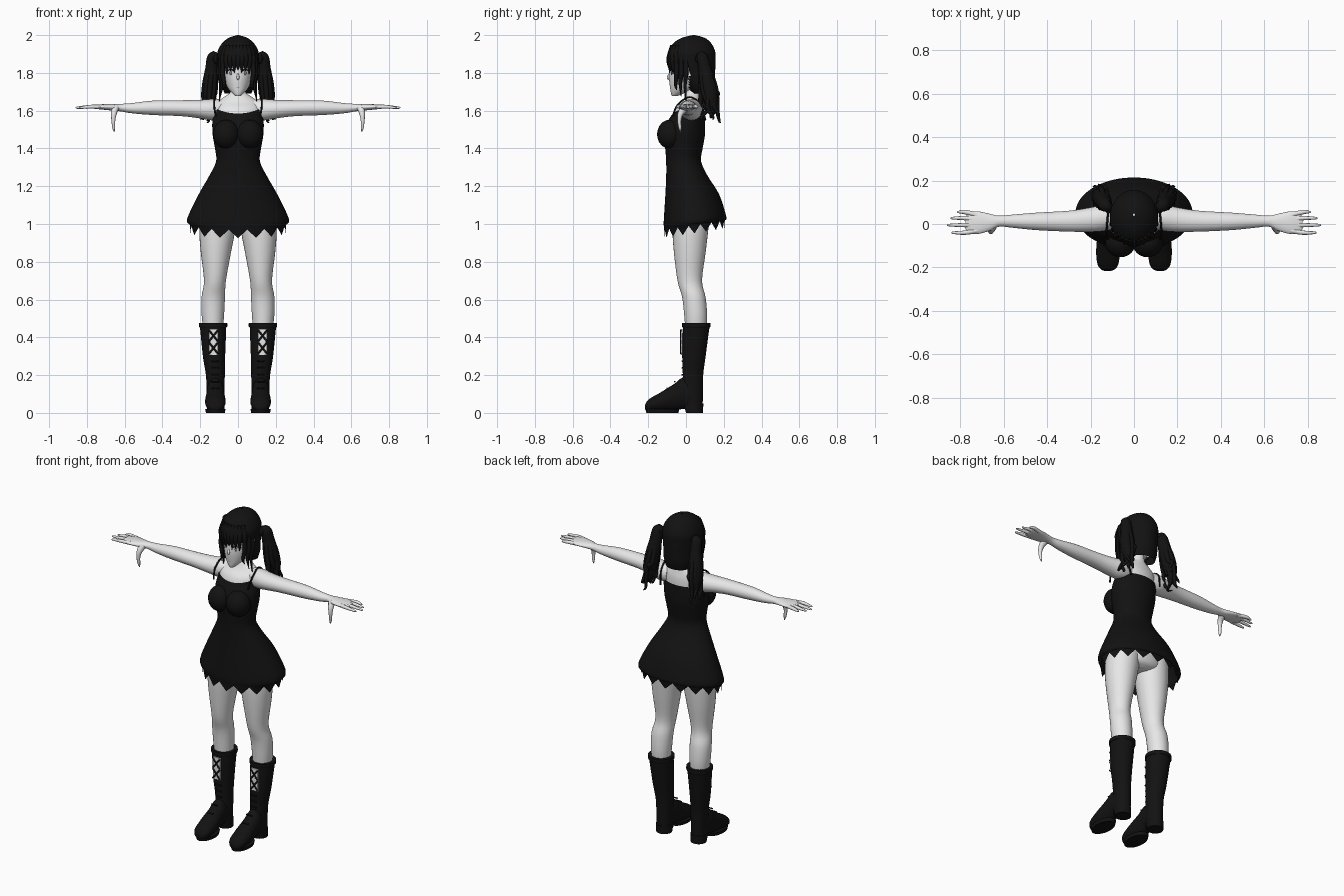
import bpy, bmesh, random
from math import sin, cos, pi, radians, sqrt
from mathutils import Vector

random.seed(4)
cube = bpy.data.objects.get("Cube")
if cube:
    bpy.data.objects.remove(cube, do_unlink=True)


def material(name, rgb):
    m = bpy.data.materials.new(name)
    m.use_nodes = True
    m.diffuse_color = (*rgb, 1)
    m.node_tree.nodes["Principled BSDF"].inputs["Base Color"].default_value = (*rgb, 1)
    return m


SKIN = material("pale skin", (0.8, 0.8, 0.8))
BLACK = material("black", (0.006, 0.006, 0.006))
GREY = material("eye grey", (0.2, 0.2, 0.2))


def smooth(rows, steps):
    """Catmull-Rom interpolation of a list of number tuples."""
    out = []
    for i in range(len(rows) - 1):
        p0, p1 = rows[max(i - 1, 0)], rows[i]
        p2, p3 = rows[i + 1], rows[min(i + 2, len(rows) - 1)]
        for s in range(steps):
            t = s / steps
            out.append([b + 0.5 * t * (c - a + t * (2*a - 5*b + 4*c - d + t * (3*b - a - 3*c + d)))
                        for a, b, c, d in zip(p0, p1, p2, p3)])
    return out + [list(rows[-1])]


def shade(obj, angle=50):
    bpy.ops.object.select_all(action='DESELECT')
    obj.select_set(True)
    bpy.context.view_layer.objects.active = obj
    bpy.ops.object.shade_smooth_by_angle(angle=radians(angle))


def finish(bm, name, mat):
    bmesh.ops.recalc_face_normals(bm, faces=bm.faces)
    mesh = bpy.data.meshes.new(name)
    bm.to_mesh(mesh)
    bm.free()
    mesh.materials.append(mat)
    obj = bpy.data.objects.new(name, mesh)
    bpy.context.collection.objects.link(obj)
    shade(obj)
    return obj


def sides(name, pair):
    return [("left_" + name, 1), ("right_" + name, -1)] if pair else [(name, 1)]


def loft(name, axis, rings, mat, pair=False, n=32, steps=4, wave=None, caps=True, drop=None):
    """Skin ellipses (position, centre a, centre b, radius a, radius b) along an axis."""
    o = [i for i in range(3) if i != axis]
    rows = smooth(rings, steps)
    for label, side in sides(name, pair):
        bm = bmesh.new()
        grid = []
        for j, (pos, a, b, ra, rb) in enumerate(rows):
            ring = []
            for k in range(n):
                ang = 2 * pi * k / n
                co = [0, 0, 0]
                co[axis] = pos + (wave(ang, j / (len(rows) - 1)) if wave else 0)
                co[o[0]] = a + ra * cos(ang)
                co[o[1]] = b + rb * sin(ang)
                co[0] *= side
                ring.append(bm.verts.new(co))
            grid.append(ring)
        for r, q in zip(grid, grid[1:]):
            for k in range(n):
                bm.faces.new((r[k - 1], r[k], q[k], q[k - 1]))
        if caps:
            bm.faces.new(grid[0])
            bm.faces.new(grid[-1])
        if drop:
            bad = [f for f in bm.faces if drop(f.calc_center_median())]
            bmesh.ops.delete(bm, geom=bad, context='FACES')
        finish(bm, label, mat)


def tube(name, points, mat, pair=False, steps=5):
    """Round strand through (x, y, z, radius) points."""
    for label, side in sides(name, pair):
        curve = bpy.data.curves.new(label, 'CURVE')
        curve.dimensions = '3D'
        curve.bevel_depth = 1
        curve.bevel_resolution = 2
        curve.use_fill_caps = True
        rows = smooth(points, steps)
        spline = curve.splines.new('POLY')
        spline.points.add(len(rows) - 1)
        for p, (x, y, z, r) in zip(spline.points, rows):
            p.co = (x * side, y, z, 1)
            p.radius = max(r, 0.001)
        curve.materials.append(mat)
        obj = bpy.data.objects.new(label, curve)
        bpy.context.collection.objects.link(obj)
        bpy.ops.object.select_all(action='DESELECT')
        obj.select_set(True)
        bpy.context.view_layer.objects.active = obj
        bpy.ops.object.convert(target='MESH')
        shade(bpy.context.object)


def blob(name, centre, size, mat, pair=False, box=False):
    for label, side in sides(name, pair):
        bm = bmesh.new()
        if box:
            bmesh.ops.create_cube(bm, size=2)
        else:
            bmesh.ops.create_uvsphere(bm, u_segments=24, v_segments=16, radius=1)
        bmesh.ops.scale(bm, vec=size, verts=bm.verts)
        bmesh.ops.translate(bm, vec=(centre[0] * side, *centre[1:]), verts=bm.verts)
        finish(bm, label, mat)


# Torso, neck and hips
loft("torso", 2, [(1.42, 0, 0, .10, .085), (1.55, 0, .01, .122, .085), (1.61, 0, .018, .125, .075),
                  (1.645, 0, .03, .11, .055), (1.675, 0, .035, .07, .042),
                  (1.70, 0, .035, .04, .036), (1.76, 0, .03, .036, .036)], SKIN)
loft("hips", 2, [(.985, 0, .035, .06, .05), (1.01, 0, .035, .14, .09), (1.08, 0, .03, .17, .10),
                 (1.2, 0, .02, .13, .085)], SKIN)

# Legs
loft("leg", 2, [(1.10, .10, .03, .095, .10), (.97, .11, .023, .095, .095), (.85, .117, .02, .08, .084),
                (.70, .122, .02, .058, .065), (.61, .131, .042, .062, .062),
                (.50, .133, .052, .058, .06), (.40, .13, .05, .045, .05)], SKIN, pair=True)

# Arms and hands
loft("arm", 0, [(.08, .03, 1.605, .05, .055), (.14, .028, 1.605, .06, .056), (.20, .02, 1.608, .056, .049),
                (.30, .013, 1.613, .048, .042), (.45, .012, 1.615, .04, .038), (.56, .013, 1.613, .03, .027),
                (.62, .013, 1.616, .025, .02), (.66, .008, 1.618, .038, .018), (.72, .006, 1.62, .052, .014),
                (.76, .006, 1.62, .045, .01), (.775, .006, 1.62, .03, .006)], SKIN, pair=True)
for finger, y, tip in (("little", .055, .815), ("ring", .027, .845), ("middle", -.005, .86), ("index", -.04, .84)):
    tube(finger + "_finger", [(.72, y * .75, 1.62, .012), (.78, y, 1.621, .010),
                              (tip - .01, y, 1.616, .006), (tip, y, 1.615, .002)], SKIN, pair=True)
tube("thumb", [(.65, -.005, 1.615, .022), (.657, -.028, 1.585, .016), (.66, -.035, 1.55, .011),
               (.658, -.032, 1.51, .008), (.655, -.03, 1.488, .002)], SKIN, pair=True)


# Dress with a ragged hem and a scooped neckline
def dress_edge(ang, t):
    dz = .025 * sin(ang) * (1 - t) ** 4
    if t == 0:
        dz -= .045 * abs((ang / (2 * pi) * 16) % 1 * 2 - 1)
    if t == 1:
        dz += .03 * cos(ang) ** 2 - (.025 if sin(ang) > .2 else 0)
    return dz


profile = [(.995, .25, -.115, .205), (1.025, .27, -.118, .213), (1.15, .212, -.11, .175),
           (1.25, .155, -.105, .115), (1.33, .116, -.105, .08), (1.40, .122, -.11, .088),
           (1.47, .134, -.118, .10), (1.54, .136, -.098, .10), (1.585, .128, -.07, .098)]
loft("dress", 2, [(z, 0, (f + b) / 2, w, (b - f) / 2) for z, w, f, b in profile],
     BLACK, n=96, wave=dress_edge, caps=False)
blob("bust", (.062, -.085, 1.475), (.07, .068, .077), BLACK, pair=True)
tube("strap", [(.118, -.07, 1.57, .005), (.126, -.045, 1.63, .005), (.122, .02, 1.672, .005),
               (.115, .08, 1.63, .005), (.105, .10, 1.55, .005)], BLACK, pair=True)

# Boots
loft("boot_shaft", 2, [(.02, .118, .037, .045, .05), (.10, .118, .035, .047, .055), (.20, .12, .037, .05, .054),
                       (.30, .127, .042, .059, .062), (.43, .131, .052, .068, .069),
                       (.452, .132, .054, .07, .071), (.455, .132, .055, .075, .075),
                       (.475, .132, .055, .075, .075)], BLACK, pair=True)
foot = [(.03, .046, .02, .17), (-.02, .047, .02, .185), (-.06, .049, .014, .155), (-.10, .053, .01, .13),
        (-.14, .054, .008, .105), (-.185, .048, .008, .08), (-.208, .033, .01, .06), (-.217, .012, .02, .04)]
loft("boot_foot", 1, [(y, .12, (lo + hi) / 2, w, (hi - lo) / 2) for y, w, lo, hi in foot], BLACK, pair=True)
loft("boot_sole", 2, [(0, .12, -.125, .05, .085), (.02, .12, -.125, .054, .09)], BLACK, pair=True, steps=1)
loft("boot_heel", 2, [(0, .118, .045, .046, .045), (.05, .118, .04, .047, .052)], BLACK, pair=True, steps=1)

# Lace panels
blob("lace_panel", (.13, -.022, .375), (.024, .0045, .068), SKIN, pair=True, box=True)
for i in range(2):
    z = .313 + .065 * i
    for name, a, b in (("rising", .106, .154), ("falling", .154, .106)):
        tube(f"lace_{name}_{i + 1}", [(a, -.028, z, .005), (b, -.028, z + .06, .005)], BLACK, pair=True, steps=1)
for i in range(5):
    z = .13 + .036 * i
    y = -.10 + .08 * min(i / 2, 1)
    tube(f"lower_lace_{i + 1}", [(.10, y, z, .004), (.14, y, z, .004)], BLACK, pair=True, steps=1)

# Head and face
loft("head", 2, [(1.677, 0, -.06, .012, .014), (1.69, 0, -.047, .028, .032), (1.72, 0, -.018, .054, .066),
                 (1.77, 0, .006, .073, .096), (1.83, 0, .02, .083, .108), (1.90, 0, .03, .085, .11),
                 (1.96, 0, .03, .05, .07)], SKIN)
tube("nose", [(0, -.085, 1.80, .003), (0, -.094, 1.775, .008), (0, -.088, 1.765, .003)], SKIN)
tube("mouth", [(-.012, -.079, 1.722, .002), (0, -.083, 1.721, .002), (.012, -.079, 1.722, .002)], GREY)
blob("ear", (.08, .03, 1.79), (.01, .02, .03), SKIN, pair=True)


def face_y(x):
    return .014 - .103 * sqrt(1 - (x / .079) ** 2)


tube("eyelash", [(x, face_y(x) - .001, z, .003) for x, z in
                 ((.018, 1.806), (.03, 1.816), (.045, 1.817), (.06, 1.806))], BLACK, pair=True)
blob("iris", (.038, face_y(.038), 1.800), (.009, .004, .012), GREY, pair=True)

# Hair cap, open at the face
loft("hair_cap", 2, [(1.69, 0, .085, .07, .05), (1.74, 0, .065, .09, .085), (1.80, 0, .035, .102, .119),
                     (1.86, 0, .03, .109, .126), (1.91, 0, .03, .109, .125), (1.955, 0, .033, .086, .102),
                     (1.985, 0, .038, .05, .062), (2.0, 0, .042, .004, .006)], BLACK, n=48,
     caps=False, drop=lambda c: c.z < 1.845 and c.y < .02)

# Fringe and locks beside the face
for i in range(9):
    x = -.08 + .02 * i
    y = .03 - .126 * sqrt(1 - (x / .112) ** 2)
    tip = 1.815 - .012 * (i % 2) - abs(x) * .15
    tube(f"fringe_lock_{i + 1}", [(x * .8, y * .75, 1.945, .012), (x, y + .008, 1.88, .015),
                                  (x, y + .008, 1.845, .012), (x * .98, y + .008, tip, .002)], BLACK)
for i, (x, y, low) in enumerate(((.078, -.05, 1.71), (.09, -.025, 1.675), (.097, .0, 1.64))):
    tube(f"side_lock_{i + 1}", [(x, y, 1.88, .012), (x + .004, y, 1.80, .013), (x - .005, y - .005, 1.74, .009),
                                (x + .003, y, low, .002)], BLACK, pair=True)

# Pigtails with curling ends
blob("hair_tie", (.118, .075, 1.875), (.016, .028, .028), BLACK, pair=True)
tube("pigtail", [(.11, .075, 1.875, .02), (.132, .085, 1.885, .03), (.138, .10, 1.82, .036),
                 (.148, .115, 1.74, .042), (.155, .13, 1.67, .04), (.155, .14, 1.61, .026),
                 (.15, .13, 1.56, .004)], BLACK, pair=True)
for i in range(8):
    a = 2 * pi * i / 8
    dx, dy, low = .028 * cos(a), .04 * sin(a), 1.54 + .11 * random.random()
    curl = random.uniform(-.02, .02)
    tube(f"pigtail_curl_{i + 1}", [(.135, .09, 1.87, .012), (.142 + dx * .8, .105 + dy * .7, 1.79, .014),
                                   (.15 + dx, .12 + dy, 1.70, .014),
                                   (.157 + dx, .13 + dy + curl, low + .05, .011),
                                   (.155 + dx * 1.2, .128 + dy * 1.1 - curl, low, .007),
                                   (.165 + dx * 1.2, .14 + dy * 1.1, low - .012, .002)], BLACK, pair=True)
